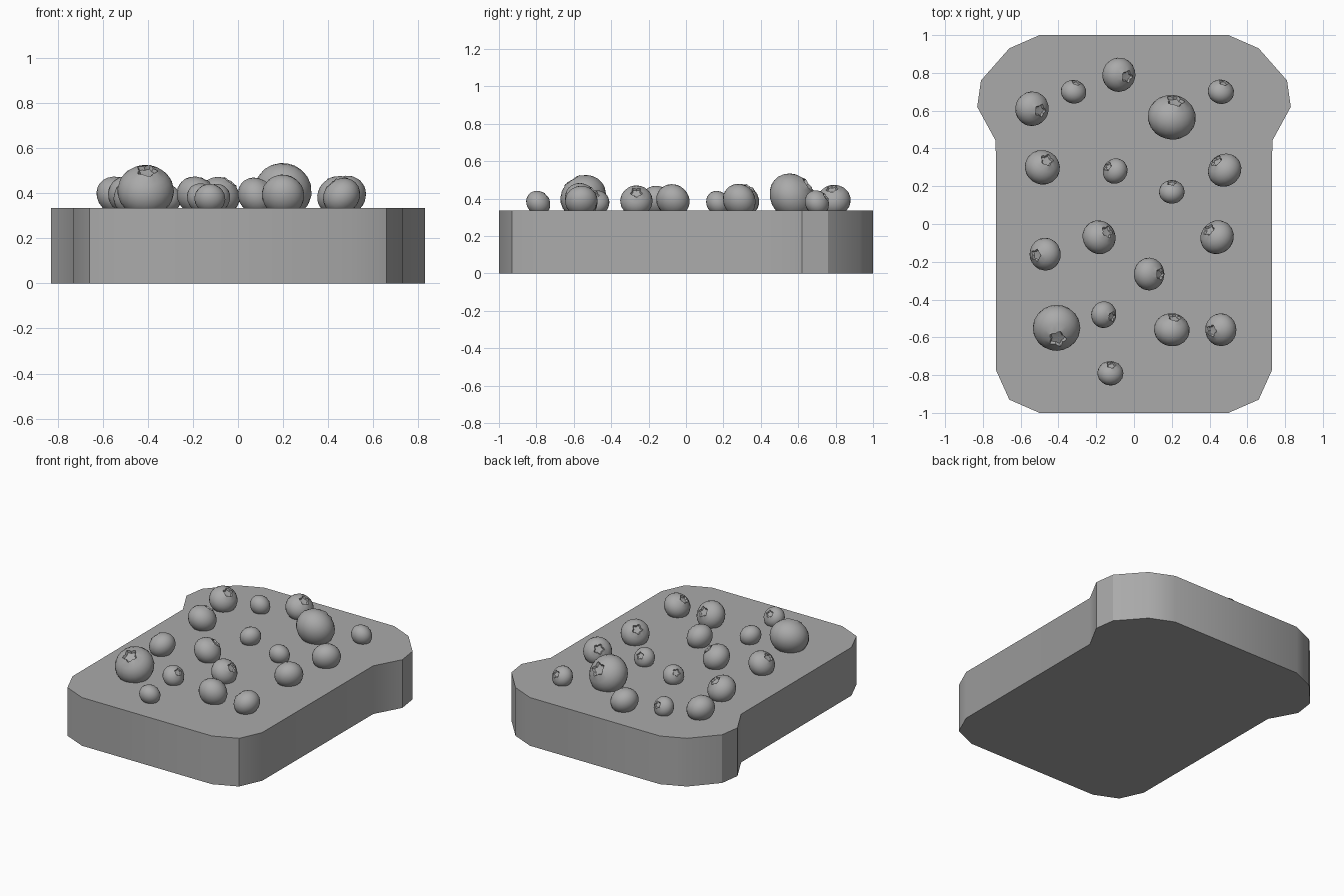
import bpy
import bmesh
import math
from mathutils import Vector

default = bpy.data.objects.get("Cube")
if default:
    bpy.data.objects.remove(default, do_unlink=True)

grey = bpy.data.materials.new("mid grey")
grey.use_nodes = True
grey.diffuse_color = (0.4, 0.4, 0.4, 1)
grey.node_tree.nodes["Principled BSDF"].inputs["Base Color"].default_value = (0.4, 0.4, 0.4, 1)

TOP = 0.335      # height of the bread slice
SQUASH = 0.88    # berry height along its own axis
SEGMENTS = 20    # four segments for each of the five crown points


def finish(bm, name):
    """Turn the bmesh into a smooth shaded object with sharp edges kept."""
    bmesh.ops.recalc_face_normals(bm, faces=bm.faces)
    mesh = bpy.data.meshes.new(name)
    bm.to_mesh(mesh)
    bm.free()
    mesh.materials.append(grey)
    obj = bpy.data.objects.new(name, mesh)
    bpy.context.collection.objects.link(obj)
    bpy.ops.object.select_all(action="DESELECT")
    obj.select_set(True)
    bpy.context.view_layer.objects.active = obj
    bpy.ops.object.shade_smooth_by_angle(angle=math.radians(30))
    return obj


# Bread slice: mirrored half outline, extruded upwards
half = [(0.5, -1), (0.66, -0.93), (0.73, -0.775), (0.732, 0.44),
        (0.83, 0.62), (0.81, 0.76), (0.66, 0.93), (0.5, 1)]
outline = half + [(-x, y) for x, y in reversed(half)]
bm = bmesh.new()
base = bm.faces.new([bm.verts.new((x, y, 0)) for x, y in outline])
grown = bmesh.ops.extrude_face_region(bm, geom=[base], use_keep_orig=True)
bmesh.ops.translate(bm, vec=(0, 0, TOP),
                    verts=[v for v in grown["geom"] if isinstance(v, bmesh.types.BMVert)])
finish(bm, "bread_slice")


def add_ring(bm, radii, heights):
    verts = []
    for j in range(SEGMENTS):
        a = math.tau * j / SEGMENTS
        r, z = radii[j % 4], heights[j % 4]
        verts.append(bm.verts.new((r * math.cos(a), r * math.sin(a), z)))
    return verts


def berry(name, x, y, radius, lean_x, lean_y):
    """Squashed ball with a sunken five-pointed crown, leaning sideways."""
    bm = bmesh.new()
    rings = []
    # Round body from the bottom up to the crown
    for i in range(1, 11):
        a = math.pi * i / 11.6
        rings.append(add_ring(bm, [math.sin(a)] * 4, [-SQUASH * math.cos(a)] * 4))
    # Star-shaped rim, then the sunken floor
    rings.append(add_ring(bm, [0.39, 0.33, 0.27, 0.33], [0.86, 0.85, 0.84, 0.85]))
    rings.append(add_ring(bm, [0.31, 0.26, 0.21, 0.26], [0.73] * 4))
    for low, high in zip(rings, rings[1:]):
        for j in range(SEGMENTS):
            k = (j + 1) % SEGMENTS
            bm.faces.new((low[j], low[k], high[k], high[j]))
    for ring, z in ((rings[0], -SQUASH), (rings[-1], 0.71)):
        pole = bm.verts.new((0, 0, z))
        for j in range(SEGMENTS):
            bm.faces.new((ring[j], ring[(j + 1) % SEGMENTS], pole))
    obj = finish(bm, name)
    # Lean the crown by its sideways offset from the berry centre
    side = Vector((lean_x, lean_y)) / (radius * SQUASH)
    if side.length > 0.9:
        side = side.normalized() * 0.9
    axis = Vector((side.x, side.y, math.sqrt(1 - side.length_squared)))
    obj.rotation_euler = Vector((0, 0, 1)).rotation_difference(axis).to_euler()
    obj.scale = (radius,) * 3
    obj.location = (x, y, TOP + 0.6 * radius)


# Berries: x, y, radius, crown offset in x and y
berries = [
    (-0.08, 0.79, 0.091, 0.045, -0.01), (-0.32, 0.7, 0.068, 0.015, 0.05),
    (-0.54, 0.61, 0.092, 0.045, -0.01), (0.2, 0.565, 0.128, 0.02, 0.09),
    (0.46, 0.7, 0.07, 0.015, 0.05), (-0.485, 0.3, 0.094, 0.025, 0.04),
    (-0.1, 0.28, 0.069, -0.04, 0.025), (0.48, 0.285, 0.092, -0.045, 0.05),
    (0.2, 0.17, 0.068, 0, 0.05), (-0.47, -0.16, 0.087, -0.05, -0.005),
    (-0.185, -0.07, 0.091, 0.045, 0.03), (0.44, -0.07, 0.092, -0.045, 0.04),
    (0.08, -0.265, 0.087, 0.06, 0), (-0.41, -0.55, 0.126, 0.005, -0.06),
    (-0.16, -0.48, 0.071, 0.045, -0.01), (0.2, -0.56, 0.095, 0.015, 0.068),
    (0.46, -0.56, 0.087, -0.05, -0.005), (-0.125, -0.79, 0.069, 0.005, 0.045),
]
for n, spec in enumerate(berries, 1):
    berry(f"berry_{n}", *spec)
